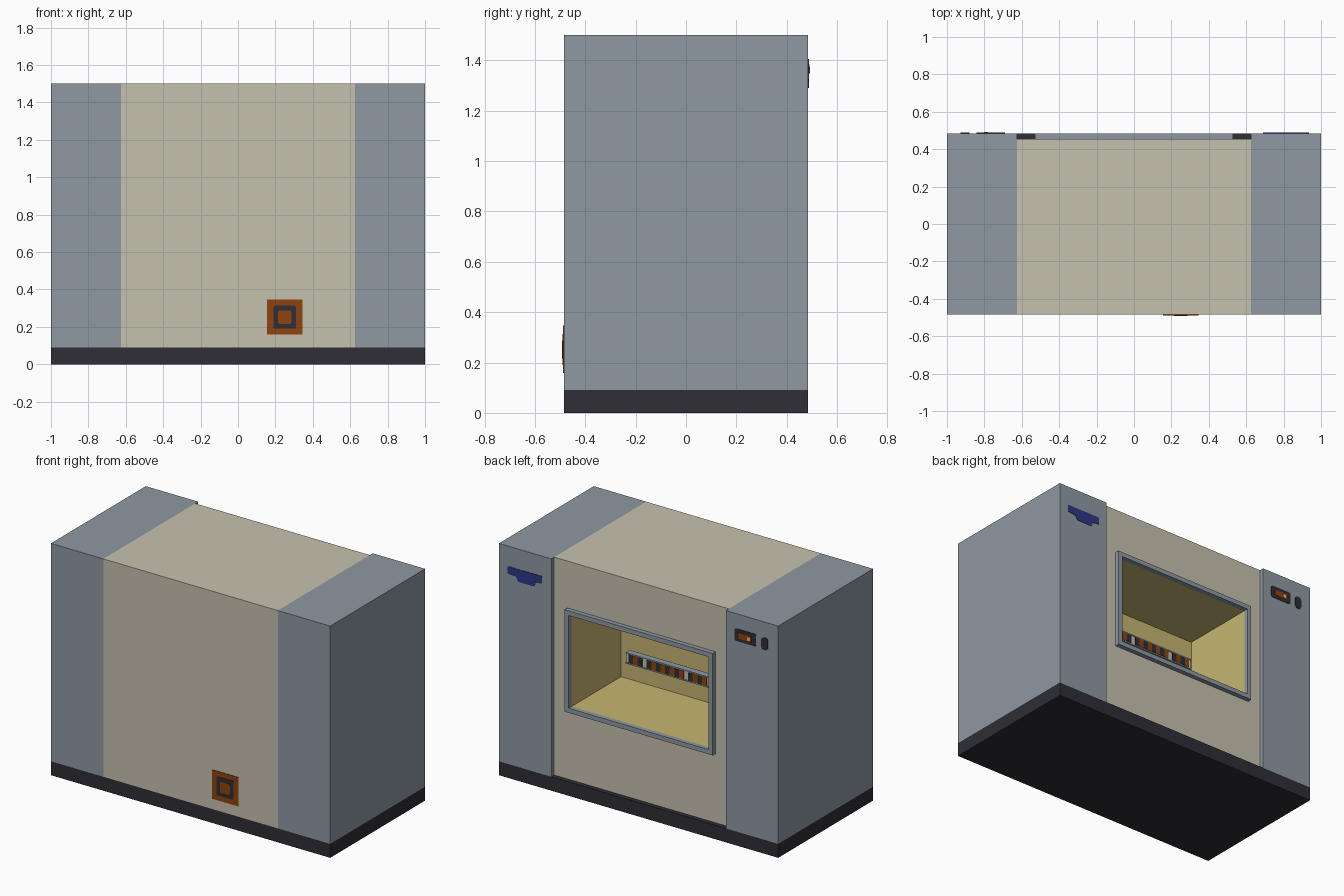
import bpy, bmesh, math
from mathutils import Vector

if "Cube" in bpy.data.objects:
    bpy.data.objects.remove(bpy.data.objects["Cube"])


def lin(c):
    c /= 255
    return c / 12.92 if c <= 0.04045 else ((c + 0.055) / 1.055) ** 2.4


def mat(name, r, g, b):
    m = bpy.data.materials.new(name)
    m.diffuse_color = (lin(r), lin(g), lin(b), 1)
    m.use_nodes = True
    m.node_tree.nodes["Principled BSDF"].inputs["Base Color"].default_value = m.diffuse_color
    return m


BEIGE = mat("beige_panel", 198, 193, 175)
GREY = mat("blue_grey_metal", 142, 153, 162)
DARK = mat("charcoal", 46, 46, 54)
ORANGE = mat("burnt_orange", 142, 66, 14)
LINER = mat("warm_interior", 199, 182, 113)
NAVY = mat("navy_blue", 44, 56, 136)
YELLOW = mat("pale_yellow", 235, 190, 100)


def finish(name, bm, *mats):
    bmesh.ops.recalc_face_normals(bm, faces=bm.faces)
    me = bpy.data.meshes.new(name)
    bm.to_mesh(me)
    bm.free()
    for m in mats:
        me.materials.append(m)
    ob = bpy.data.objects.new(name, me)
    bpy.context.collection.objects.link(ob)
    return ob


def box_mesh(x0, x1, y0, y1, z0, z1):
    bm = bmesh.new()
    bmesh.ops.create_cube(bm, size=1)
    for v in bm.verts:
        v.co = Vector(((x0 + x1) / 2 + v.co.x * (x1 - x0),
                       (y0 + y1) / 2 + v.co.y * (y1 - y0),
                       (z0 + z1) / 2 + v.co.z * (z1 - z0)))
    return bm


def box(name, m, *dims, round_y=0):
    bm = box_mesh(*dims)
    if round_y:  # round the corners running front to back
        edges = [e for e in bm.edges if abs(e.verts[0].co.y - e.verts[1].co.y) > 1e-5]
        bmesh.ops.bevel(bm, geom=edges, offset=round_y, segments=3, profile=0.5, affect='EDGES')
    return finish(name, bm, m)


def extruded_profile(name, m, pts, y0, y1):
    bm = bmesh.new()
    f = bm.faces.new([bm.verts.new((x, y0, z)) for x, z in pts])
    r = bmesh.ops.extrude_face_region(bm, geom=[f])
    verts = [g for g in r["geom"] if isinstance(g, bmesh.types.BMVert)]
    bmesh.ops.translate(bm, verts=verts, vec=(0, y1 - y0, 0))
    return finish(name, bm, m)


Y = 0.485          # half depth
YB = 0.455         # recessed rear of the centre panel
WX, WZ0, WZ1 = 0.5, 0.567, 1.167   # window opening

# Plinth and side cabinets
box("plinth", DARK, -1, 1, -Y, Y, 0, 0.09)
for side, x0, x1 in (("left", -1, -0.625), ("right", 0.625, 1)):
    box(side + "_cabinet", GREY, x0, x1, -Y, Y, 0.09, 1.5)

# Centre body with the chamber pushed in from the rear
bm = box_mesh(-0.625, 0.625, -Y, YB, 0.09, 1.5)
for co, no in (((-WX, 0, 0), (1, 0, 0)), ((WX, 0, 0), (1, 0, 0)),
               ((0, 0, WZ0), (0, 0, 1)), ((0, 0, WZ1), (0, 0, 1))):
    bmesh.ops.bisect_plane(bm, geom=bm.verts[:] + bm.edges[:] + bm.faces[:],
                           plane_co=co, plane_no=no)
window = min(bm.faces, key=lambda f: (f.calc_center_median()
                                      - Vector((0, YB, (WZ0 + WZ1) / 2))).length)
r = bmesh.ops.extrude_discrete_faces(bm, faces=[window])
bmesh.ops.translate(bm, verts=r["faces"][0].verts[:], vec=(0, -0.05 - YB, 0))
for f in bm.faces:
    c = f.calc_center_median()
    if -Y + 0.01 < c.y < YB - 0.01 and abs(c.x) < WX + 0.01 and WZ0 - 0.01 < c.z < WZ1 + 0.01:
        f.material_index = 1
finish("centre_body", bm, BEIGE, LINER)

# Window frame: mitred ring
bm = bmesh.new()
rings = []
for y, grow in ((YB, 0.03), (Y, 0.03), (Y, 0), (YB - 0.005, 0)):
    x, z0, z1 = WX + grow, WZ0 - grow, WZ1 + grow
    rings.append([bm.verts.new((px, y, pz)) for px, pz in ((-x, z0), (x, z0), (x, z1), (-x, z1))])
for a, b in zip(rings, rings[1:] + rings[:1]):
    for i in range(4):
        j = (i + 1) % 4
        bm.faces.new((a[i], a[j], b[j], b[i]))
finish("window_frame", bm, GREY)

# Bar inside the chamber with a striped front
box("bar_core", BEIGE, -0.3, 0.3, 0.145, 0.185, 0.805, 0.86)
box("bar_top", GREY, -0.3, 0.3, 0.145, 0.188, 0.86, 0.868)
box("bar_underside", GREY, -0.3, 0.3, 0.145, 0.188, 0.797, 0.805)
stripes = (DARK, ORANGE, DARK, None, DARK, ORANGE, DARK, ORANGE,
           DARK, ORANGE, DARK, ORANGE, None, DARK, ORANGE, DARK, ORANGE)
w = 0.56 / len(stripes)
for i, m in enumerate(stripes):
    if m:
        x = 0.28 - i * w
        box("bar_stripe", m, x - w, x, 0.185, 0.19, 0.805, 0.86)

# Socket plate low on the front
for name, m, h, t in (("socket_plate", ORANGE, 0.094, 0.003),
                      ("socket_ring", DARK, 0.061, 0.005),
                      ("socket_centre", ORANGE, 0.036, 0.007)):
    box(name, m, 0.25 - h, 0.25 + h, -Y - t, -Y, 0.252 - h, 0.252 + h,
        round_y=0.01 if h < 0.09 else 0)

# Display and button on the rear of the left cabinet
box("display_panel", DARK, -0.842, -0.69, Y, Y + 0.003, 1.325, 1.405, round_y=0.01)
box("display_screen", ORANGE, -0.81, -0.718, Y, Y + 0.005, 1.345, 1.383)
box("display_light", YELLOW, -0.803, -0.78, Y, Y + 0.007, 1.35, 1.374, round_y=0.008)
box("power_button", DARK, -0.927, -0.88, Y, Y + 0.004, 1.32, 1.4, round_y=0.018)

# Plain blue plate on the rear of the right cabinet
extruded_profile("blue_plate", NAVY,
                 [(0.935, 1.37), (0.69, 1.37), (0.69, 1.323), (0.735, 1.318), (0.75, 1.29),
                  (0.86, 1.29), (0.875, 1.318), (0.935, 1.323)], Y, Y + 0.003)
